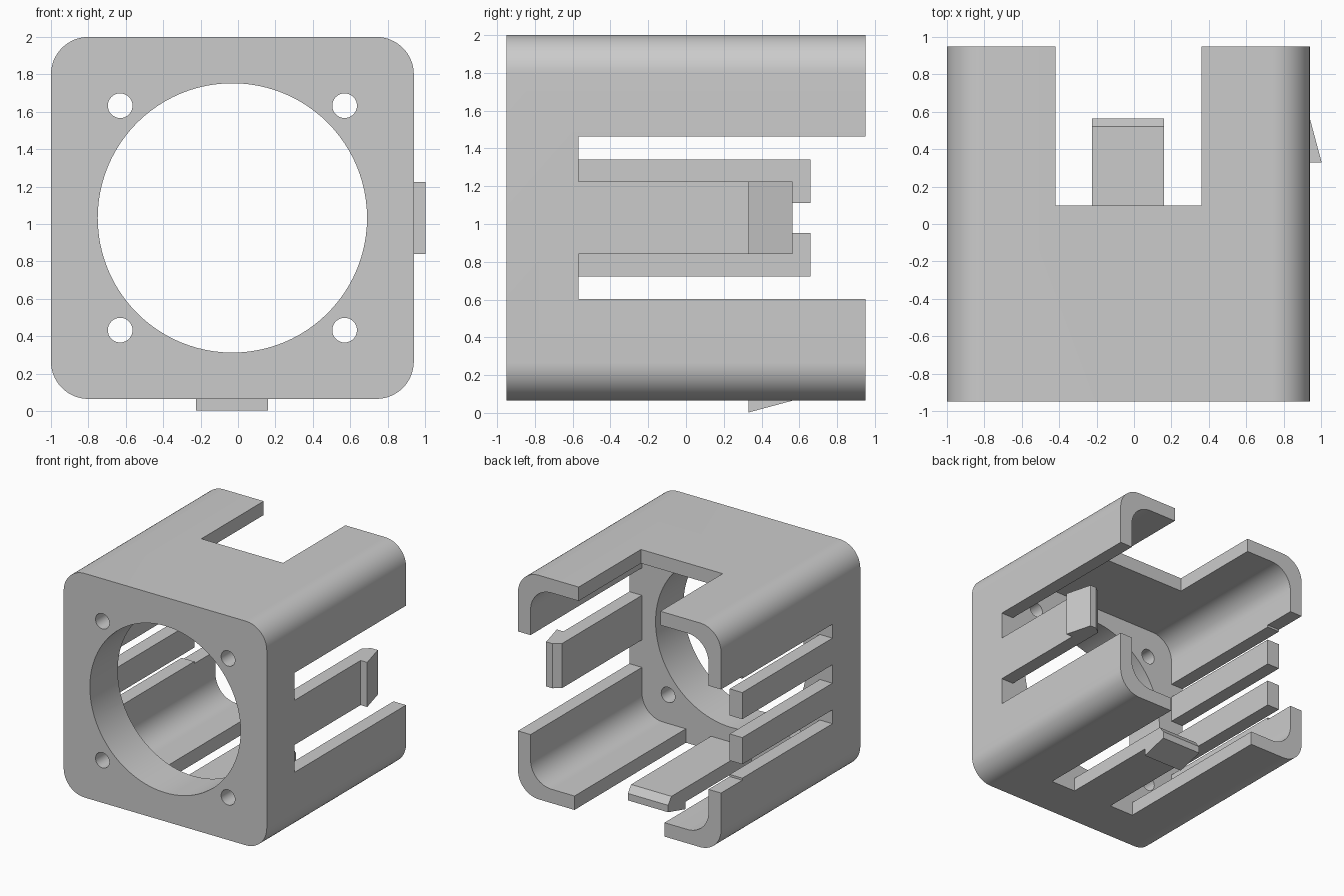
import bpy, bmesh, math
from mathutils import Vector

if "Cube" in bpy.data.objects:
    bpy.data.objects.remove(bpy.data.objects["Cube"])

CX, CZ = -0.03, 1.0325          # axis of the housing
X0, X1, Z0, Z1 = -1.0, 0.94, 0.065, 2.0
FRONT, PLATE, BACK = -0.95, -0.57, 0.95
WALL = 0.12


def prism(name, points, direction):
    """Extrude a planar outline along a direction."""
    bm = bmesh.new()
    face = bm.faces.new([bm.verts.new(p) for p in points])
    ext = bmesh.ops.extrude_face_region(bm, geom=[face])
    verts = [g for g in ext["geom"] if isinstance(g, bmesh.types.BMVert)]
    bmesh.ops.translate(bm, verts=verts, vec=Vector(direction))
    bmesh.ops.recalc_face_normals(bm, faces=bm.faces[:])
    mesh = bpy.data.meshes.new(name)
    bm.to_mesh(mesh)
    bm.free()
    obj = bpy.data.objects.new(name, mesh)
    bpy.context.collection.objects.link(obj)
    return obj


def box(name, x, y, z):
    pts = [(x[0], y[0], z[0]), (x[1], y[0], z[0]), (x[1], y[0], z[1]), (x[0], y[0], z[1])]
    return prism(name, pts, (0, y[1] - y[0], 0))


def rounded(name, inset, radius, y0, y1, seg=16):
    """Rounded square bar running along y."""
    pts = []
    corners = [(X1, Z1, 1, 1, 0), (X0, Z1, -1, 1, 90), (X0, Z0, -1, -1, 180), (X1, Z0, 1, -1, 270)]
    for x, z, sx, sz, start in corners:
        for i in range(seg + 1):
            a = math.radians(start + 90 * i / seg)
            pts.append((x - sx * (inset + radius) + radius * math.cos(a), y0,
                        z - sz * (inset + radius) + radius * math.sin(a)))
    return prism(name, pts, (0, y1 - y0, 0))


def cylinder(name, x, z, r, seg):
    pts = [(x + r * math.cos(2 * math.pi * i / seg), -1.1, z + r * math.sin(2 * math.pi * i / seg))
           for i in range(seg)]
    return prism(name, pts, (0, 0.8, 0))


def cut(target, cutter):
    mod = target.modifiers.new("cut", 'BOOLEAN')
    mod.operation, mod.solver, mod.object = 'DIFFERENCE', 'EXACT', cutter
    bpy.context.view_layer.objects.active = target
    bpy.ops.object.modifier_apply(modifier=mod.name)
    bpy.data.objects.remove(cutter, do_unlink=True)


# Housing: rounded bar hollowed from the back
housing = rounded("housing", 0, 0.2, FRONT, BACK)
cut(housing, rounded("cavity", WALL, 0.2, PLATE, 1.1))

# Front opening and screw holes
cut(housing, cylinder("opening", CX, CZ, 0.72, 96))
for sx in (-1, 1):
    for sz in (-1, 1):
        cut(housing, cylinder("screw_hole", CX + sx * 0.6, CZ + sz * 0.6, 0.066, 32))

# Wall cut-outs: top, bottom, right, left, and the wider mouth on the left
cut(housing, box("top_slot", (-0.42, 0.36), (0.1, 1.1), (1.7, 2.1)))
cut(housing, box("bottom_slot", (-0.46, 0.40), (PLATE, 1.1), (-0.1, 0.3)))
cut(housing, box("right_slot", (0.7, 1.1), (PLATE, 1.1), (0.603, 1.462)))
cut(housing, box("left_slot", (-1.1, -0.7), (PLATE, 1.1), (0.603, 1.462)))
cut(housing, box("left_mouth", (-1.1, -0.7), (0.66, 1.1), (0.585, 1.48)))

# Snap tongues: (depth from outer face, y) outline with wedge hook and chamfered tip
outline = [(WALL, PLATE), (0, PLATE), (0, 0.33), (-0.063, 0.33), (0, 0.565),
           (0.06, 0.565), (WALL, 0.52)]
prism("bottom_tongue", [(-0.225, y, Z0 + d) for d, y in outline], (0.385, 0, 0))
prism("right_tongue", [(X1 - d, y, 0.84) for d, y in outline], (0, 0, 0.385))

# Left fingers
for name, z in (("lower_finger", 0.723), ("upper_finger", 1.112)):
    box(name, (X0, X0 + WALL), (PLATE, 0.66), (z, z + 0.23))

# Smooth rounded corners and holes, keep edges crisp
bpy.ops.object.select_all(action='DESELECT')
housing.select_set(True)
bpy.context.view_layer.objects.active = housing
bpy.ops.object.shade_smooth_by_angle(angle=math.radians(30))
